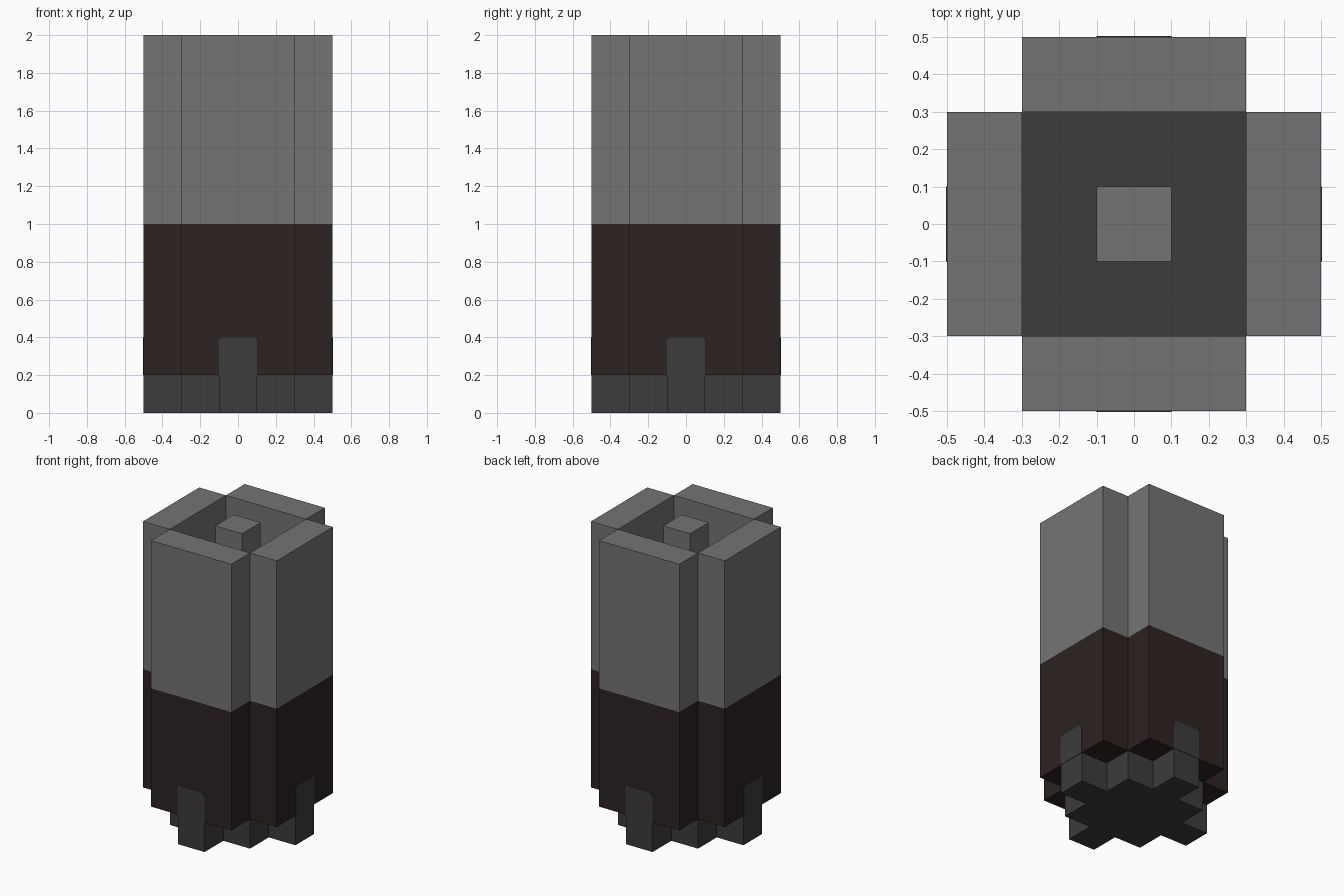
import bpy, bmesh, math
from mathutils import Matrix, Vector

cube = bpy.data.objects.get("Cube")
if cube:
    bpy.data.objects.remove(cube, do_unlink=True)


def material(name, srgb):
    m = bpy.data.materials.new(name)
    m.use_nodes = True
    colour = [((c / 255 + 0.055) / 1.055) ** 2.4 for c in srgb] + [1]
    m.diffuse_color = colour
    m.node_tree.nodes["Principled BSDF"].inputs["Base Color"].default_value = colour
    return m


light_grey = material("light grey", (116, 116, 116))
dark_grey = material("dark grey", (60, 60, 60))
dark_brown = material("dark brown", (45, 35, 34))


def finish(name, bm, mats):
    bmesh.ops.recalc_face_normals(bm, faces=bm.faces)
    mesh = bpy.data.meshes.new(name)
    bm.to_mesh(mesh)
    bm.free()
    for m in mats:
        mesh.materials.append(m)
    obj = bpy.data.objects.new(name, mesh)
    bpy.context.collection.objects.link(obj)
    return obj


def prism(outline, offset):
    """Extrude a closed outline along the offset vector."""
    bm = bmesh.new()
    face = bm.faces.new([bm.verts.new(p) for p in outline])
    ext = bmesh.ops.extrude_face_region(bm, geom=[face], use_keep_orig=True)
    verts = [v for v in ext["geom"] if isinstance(v, bmesh.types.BMVert)]
    bmesh.ops.translate(bm, verts=verts, vec=offset)
    return bm


def column(name, w, d, y):
    """Upright block, brown below mid height and light grey above."""
    outline = [(-w, y - d, 0.2), (w, y - d, 0.2), (w, y + d, 0.2), (-w, y + d, 0.2)]
    bm = prism(outline, (0, 0, 1.8))
    bmesh.ops.bisect_plane(bm, geom=bm.verts[:] + bm.edges[:] + bm.faces[:],
                           plane_co=(0, 0, 1), plane_no=(0, 0, 1))
    for f in bm.faces:
        f.material_index = int(f.calc_center_median().z < 1)
    return finish(name, bm, [light_grey, dark_brown])


turns = [Matrix.Rotation(math.radians(90 * i), 4, "Z") for i in range(4)]

# Stepped base: a square with a narrow arm on each side
quarter = [(-0.1, -0.5), (0.1, -0.5), (0.1, -0.3), (0.3, -0.3), (0.3, -0.1)]
outline = [t @ Vector((x, y, 0)) for t in turns for x, y in quarter]
finish("base", prism(outline, (0, 0, 0.2)), [dark_grey])

# Centre post
column("centre_post", 0.1, 0.1, 0)

# Four walls, each with a round-cornered tab above the base arm
tab = [(-0.1, 0.2), (0.1, 0.2), (0.1, 0.38), (0.094, 0.394), (0.08, 0.4),
       (-0.08, 0.4), (-0.094, 0.394), (-0.1, 0.38)]
for side, turn in zip(("front", "left", "back", "right"), turns):
    column(side + "_wall", 0.3, 0.1, -0.4).matrix_world = turn
    plate = prism([(x, -0.5, z) for x, z in tab], (0, -0.003, 0))
    finish(side + "_tab", plate, [dark_grey]).matrix_world = turn
